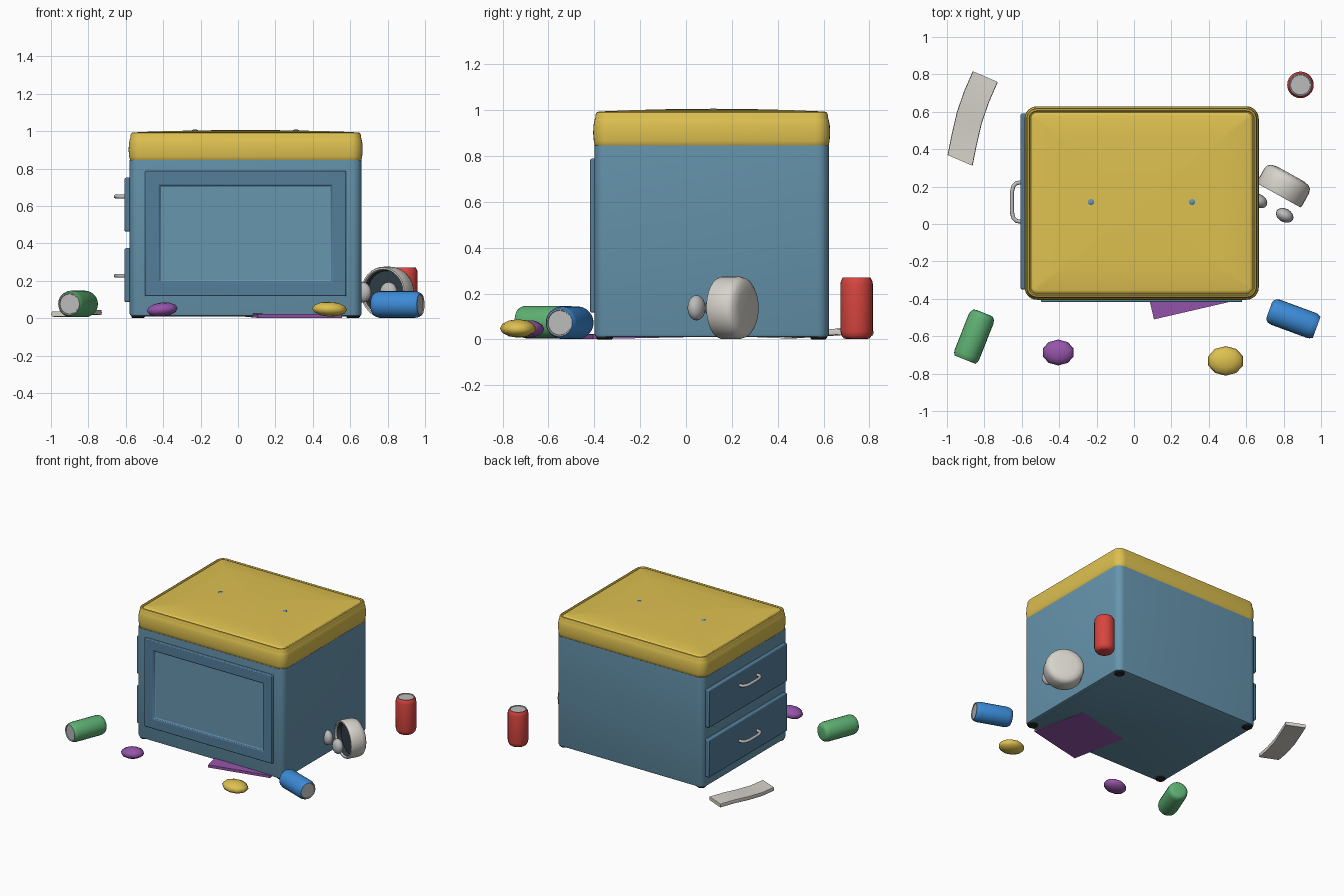
import bpy, bmesh, math
from mathutils import Vector

if "Cube" in bpy.data.objects:
    bpy.data.objects.remove(bpy.data.objects["Cube"])


def mat(name, r, g, b):
    m = bpy.data.materials.new(name)
    m.diffuse_color = (r, g, b, 1)
    m.use_nodes = True
    m.node_tree.nodes["Principled BSDF"].inputs["Base Color"].default_value = m.diffuse_color
    return m


BLUE = mat("box_blue", 0.136, 0.305, 0.43)
DEEP = mat("panel_blue", 0.09, 0.21, 0.33)
YELLOW = mat("lid_yellow", 0.73, 0.53, 0.08)
BLACK = mat("foot_black", 0.02, 0.02, 0.025)
METAL = mat("metal", 0.5, 0.5, 0.5)
CREAM = mat("cream", 0.68, 0.65, 0.6)
DARK = mat("dark_inside", 0.03, 0.045, 0.06)
RED = mat("red", 0.68, 0.06, 0.05)
SKY = mat("sky_blue", 0.045, 0.26, 0.68)
GREEN = mat("green", 0.11, 0.43, 0.17)
PURPLE = mat("purple", 0.3, 0.09, 0.4)


def finish(name, bm, mats, loc=(0, 0, 0), bevel=0, angle=40):
    bmesh.ops.recalc_face_normals(bm, faces=bm.faces)
    me = bpy.data.meshes.new(name)
    bm.to_mesh(me)
    bm.free()
    for m in mats:
        me.materials.append(m)
    ob = bpy.data.objects.new(name, me)
    bpy.context.collection.objects.link(ob)
    ob.location = loc
    if bevel:
        b = ob.modifiers.new("bevel", 'BEVEL')
        b.width, b.segments = bevel, 2
    bpy.ops.object.select_all(action='DESELECT')
    ob.select_set(True)
    bpy.context.view_layer.objects.active = ob
    bpy.ops.object.shade_smooth_by_angle(angle=math.radians(angle))
    return ob


def loft(name, rings, mats, second=999, **kw):
    """Skin a list of closed rings; bands from index 'second' on use material 1."""
    bm = bmesh.new()
    vs = [[bm.verts.new(p) for p in r] for r in rings]
    n = len(rings[0])
    for k in range(len(vs) - 1):
        for i in range(n):
            j = (i + 1) % n
            f = bm.faces.new((vs[k][i], vs[k][j], vs[k + 1][j], vs[k + 1][i]))
            f.material_index = int(k >= second)
    bm.faces.new(vs[0])
    bm.faces.new(vs[-1]).material_index = int(second < 999)
    return finish(name, bm, mats, **kw)


def round_rect(hx, hy, r, z, steps=6):
    pts = []
    for c, (sx, sy) in enumerate([(1, 1), (-1, 1), (-1, -1), (1, -1)]):
        for s in range(steps + 1):
            a = math.pi / 2 * (c + s / steps)
            pts.append((sx * (hx - r) + r * math.cos(a), sy * (hy - r) + r * math.sin(a), z))
    return pts


def lathe(name, profile, mats, n=24, **kw):
    rings = [[(r * math.cos(2 * math.pi * i / n), r * math.sin(2 * math.pi * i / n), z)
              for i in range(n)] for r, z in profile]
    return loft(name, rings, mats, **kw)


def box(name, size, loc, m, bevel):
    bm = bmesh.new()
    bmesh.ops.create_cube(bm, size=1)
    bmesh.ops.scale(bm, vec=size, verts=bm.verts)
    return finish(name, bm, [m], loc=loc, bevel=bevel)


def ball(name, radii, loc, m, u, v, turn=0):
    bm = bmesh.new()
    bmesh.ops.create_uvsphere(bm, u_segments=u, v_segments=v, radius=1)
    bmesh.ops.scale(bm, vec=radii, verts=bm.verts)
    ob = finish(name, bm, [m], loc=loc, angle=60)
    ob.rotation_euler.z = turn
    return ob


def aim(ob, d):
    ob.rotation_euler = Vector(d).to_track_quat('Z', 'Y').to_euler()


CX, CY, HX, HY = 0.041, 0.112, 0.62, 0.511

# Box body
loft("box_body", [round_rect(HX - i, HY - i, 0.05 - i, z) for i, z in
                  [(0.014, 0.010), (0.004, 0.014), (0, 0.024), (0, 0.845)]],
     [BLUE], loc=(CX, CY, 0))

# Padded lid with a raised rim and slightly domed top
lid = [(0.012, 0.834), (0.002, 0.842), (-0.003, 0.865), (-0.006, 0.90), (-0.004, 0.935),
       (0.001, 0.96), (0.004, 0.966), (0.004, 0.98), (0.009, 0.99), (0.017, 0.993),
       (0.022, 0.986), (0.027, 0.985), (0.033, 0.992), (0.044, 0.995)]
rings = [round_rect(HX - i, HY - i, 0.06 - i, z) for i, z in lid]
for s in (0.75, 0.5, 0.25, 0.04):
    rings.append([(x * s, y * s, 1.006 - 0.011 * s * s) for x, y, z in rings[13]])
loft("lid", rings, [YELLOW], loc=(CX, CY, 0))

# Lid studs
for i, x in enumerate((-0.23, 0.31)):
    lathe(f"lid_stud_{i}", [(0.017, -0.01), (0.017, 0.004), (0.011, 0.008)], [BLUE],
          n=12, loc=(x, 0.118, 1.0))

# Feet
for i, (sx, sy) in enumerate([(1, 1), (-1, 1), (-1, -1), (1, -1)]):
    lathe(f"foot_{i}", [(0.03, 0), (0.036, 0.006), (0.036, 0.02)], [BLACK], n=16,
          loc=(CX + sx * 0.575, CY + sy * 0.466, 0))

# Front door with recessed centre
bm = bmesh.new()
bmesh.ops.create_cube(bm, size=1)
bmesh.ops.scale(bm, vec=(1.075, 0.03, 0.67), verts=bm.verts)
bm.faces.ensure_lookup_table()
front = min(bm.faces, key=lambda f: f.calc_center_median().y)
bmesh.ops.inset_region(bm, faces=[front], thickness=0.11)
bmesh.ops.inset_region(bm, faces=[front], thickness=0.003)
bmesh.ops.translate(bm, vec=(0, 0.014, 0), verts=front.verts)
front.material_index = 1
finish("front_door", bm, [DEEP, BLUE], loc=(0.041, -0.403, 0.453), bevel=0.006)

# Drawers and bent-rod handles on the left side
for n, z, hz in (("upper", 0.607, 0.65), ("lower", 0.23, 0.227)):
    box(f"{n}_drawer", (0.04, 0.94, 0.288), (-0.587, 0.12, z), DEEP, 0.008)
    cu = bpy.data.curves.new(f"{n}_handle", 'CURVE')
    cu.dimensions = '3D'
    cu.bevel_depth, cu.bevel_resolution = 0.011, 3
    sp = cu.splines.new('POLY')
    path = [(-0.60, 0.012), (-0.628, 0.016), (-0.645, 0.032), (-0.653, 0.065),
            (-0.653, 0.17), (-0.645, 0.203), (-0.628, 0.219), (-0.60, 0.223)]
    sp.points.add(len(path) - 1)
    for p, (x, y) in zip(sp.points, path):
        p.co = (x, y, hz, 1)
    cu.materials.append(METAL)
    ob = bpy.data.objects.new(f"{n}_handle", cu)
    bpy.context.collection.objects.link(ob)
    bpy.ops.object.select_all(action='DESELECT')
    ob.select_set(True)
    bpy.context.view_layer.objects.active = ob
    bpy.ops.object.convert(target='MESH')
    bpy.ops.object.shade_smooth_by_angle(angle=math.radians(50))

# Cans: one standing, two lying
can = [(0.04, -0.135), (0.056, -0.131), (0.066, -0.119), (0.071, -0.1), (0.071, 0.105),
       (0.068, 0.12), (0.06, 0.135), (0.055, 0.135), (0.053, 0.13)]
for n, m, loc, d in (("red_can", RED, (0.89, 0.744, 0.136), (0, 0, 1)),
                     ("blue_can", SKY, (0.85, -0.506, 0.073), (0.245, -0.09, 0)),
                     ("green_can", GREEN, (-0.854, -0.6, 0.076), (-0.095, -0.24, 0))):
    aim(lathe(n, can, [m, METAL], second=6, loc=loc), d)

# Faceted pebbles
ball("purple_pebble", (0.087, 0.069, 0.038), (-0.405, -0.687, 0.046), PURPLE, 10, 6).rotation_euler.y = -0.1
ball("yellow_pebble", (0.098, 0.079, 0.04), (0.49, -0.732, 0.048), YELLOW, 10, 6).rotation_euler.y = 0.04

# Flat purple book tucked under the box
book = box("purple_book", (0.46, 0.54, 0.02), (0.27, -0.195, 0.017), PURPLE, 0)
book.rotation_euler = (0.02, 0, math.radians(13))

# Tipped bowl with two beads in front of its mouth
axis = Vector((-0.485, -0.875, 0))
side = Vector((0.875, -0.485, 0))
centre = Vector((0.805, 0.21, 0.138))
bowl = [(0.08, -0.066), (0.112, -0.06), (0.13, -0.046), (0.137, -0.022), (0.137, 0.055),
        (0.133, 0.065), (0.124, 0.065), (0.12, 0.055), (0.115, 0.02)]
aim(lathe("tipped_bowl", bowl, [CREAM, DARK], n=32, second=7, loc=centre), axis)
for i, s in enumerate((-1, 1)):
    ball(f"bead_{i}", (0.05, 0.036, 0.055), centre + axis * 0.143 + side * s * 0.08,
         METAL, 16, 10, math.atan2(side.y, side.x))

# Wavy strip of cloth on the floor: centre x, y, height along its length
strip = [(-0.795, 0.788, 0.03), (-0.842, 0.68, 0.034), (-0.88, 0.57, 0.026),
         (-0.908, 0.45, 0.018), (-0.93, 0.34, 0.022)]
rings = []
for x, y, z in strip:
    w, dz = Vector((0.065, -0.028, 0)), Vector((0, 0, 0.013))
    c = Vector((x, y, z))
    rings.append([c - w - dz, c + w - dz, c + w * 1.03, c + w + dz, c - w + dz, c - w * 1.03])
loft("cloth_strip", rings, [CREAM], angle=50)
